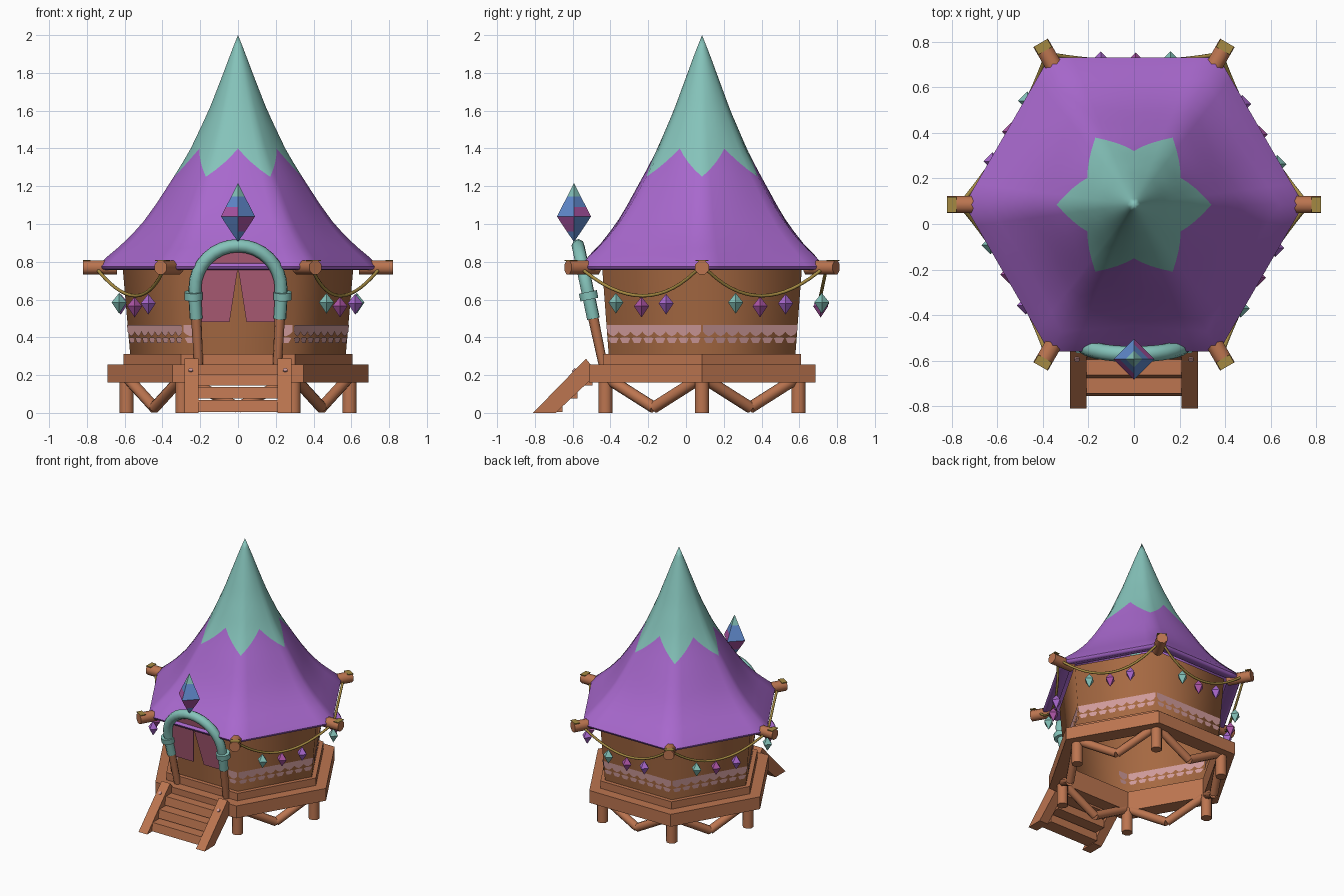
import bpy, bmesh, math
from mathutils import Vector

if "Cube" in bpy.data.objects:
    bpy.data.objects.remove(bpy.data.objects["Cube"])

CY = 0.085                      # y of the hut's hexagon centre
CORNERS = [math.radians(60 * k) for k in range(6)]


def mat(name, r, g, b):
    m = bpy.data.materials.new(name)
    lin = [((c / 255 + 0.055) / 1.055) ** 2.4 for c in (r, g, b)]
    m.diffuse_color = (*lin, 1)
    m.use_nodes = True
    m.node_tree.nodes["Principled BSDF"].inputs["Base Color"].default_value = m.diffuse_color
    return m


PURPLE = mat("purple cloth", 168, 104, 205)
TEAL = mat("teal", 133, 195, 186)
WOOD = mat("wood", 188, 117, 80)
WALL = mat("wall brown", 166, 105, 66)
PINK = mat("curtain pink", 184, 98, 126)
ROPE = mat("rope gold", 165, 138, 66)
BLUE = mat("crystal blue", 98, 140, 208)
MAGENTA = mat("magenta", 172, 85, 165)
LACE = mat("pale lace", 208, 155, 155)


def make(name, bm, *mats, smooth=None):
    bmesh.ops.recalc_face_normals(bm, faces=bm.faces)
    me = bpy.data.meshes.new(name)
    bm.to_mesh(me)
    bm.free()
    ob = bpy.data.objects.new(name, me)
    bpy.context.collection.objects.link(ob)
    for m in mats:
        me.materials.append(m)
    if smooth:
        bpy.context.view_layer.objects.active = ob
        ob.select_set(True)
        bpy.ops.object.shade_smooth_by_angle(angle=math.radians(smooth))
        ob.select_set(False)
    return ob


def loft(rings, wrap=False, caps=False, rule=None):
    """Skin a list of equal closed rings; rule(row, column) gives material index."""
    bm = bmesh.new()
    vs = [[bm.verts.new(p) for p in ring] for ring in rings]
    n = len(vs[0])
    for j in range(len(vs) if wrap else len(vs) - 1):
        a, b = vs[j], vs[(j + 1) % len(vs)]
        for i in range(n):
            f = bm.faces.new((a[i], a[(i + 1) % n], b[(i + 1) % n], b[i]))
            f.material_index = rule(j, i) if rule else 0
    if caps:
        bm.faces.new(vs[0])
        bm.faces.new(vs[-1])
    bmesh.ops.remove_doubles(bm, verts=bm.verts, dist=0.0005)
    return bm


def polar(r, a, z):
    return Vector((r * math.cos(a), CY + r * math.sin(a), z))


def hexring(r, z):
    return [polar(r, a, z) for a in CORNERS]


def log(name, p, q, r, m=WOOD, n=8, r2=None):
    p, q = Vector(p), Vector(q)
    rot = (q - p).to_track_quat('Z', 'Y')
    ring = lambda c, s: [c + rot @ Vector((s * math.cos((i + .5) * math.tau / n),
                                           s * math.sin((i + .5) * math.tau / n), 0)) for i in range(n)]
    return make(name, loft([ring(p, r), ring(q, r2 or r)], caps=True), m, smooth=50)


def prism(name, pts, m, offset):
    """Extrude a flat outline by an offset vector."""
    offset = Vector(offset)
    return make(name, loft([pts, [Vector(p) + offset for p in pts]], caps=True), m)


def tube(name, pts, r, m):
    cu = bpy.data.curves.new(name, 'CURVE')
    cu.dimensions, cu.bevel_depth, cu.bevel_resolution, cu.use_fill_caps = '3D', r, 2, True
    sp = cu.splines.new('POLY')
    sp.points.add(len(pts) - 1)
    for p, c in zip(sp.points, pts):
        p.co = (*c, 1)
    ob = bpy.data.objects.new(name, cu)
    bpy.context.collection.objects.link(ob)
    cu.materials.append(m)
    bpy.context.view_layer.objects.active = ob
    ob.select_set(True)
    bpy.ops.object.convert(target='MESH')
    bpy.ops.object.shade_smooth_by_angle(angle=math.radians(50))
    ob.select_set(False)


def crystal(name, c, r, heights, mats, rule=None):
    """Four-sided bipyramid; heights = (z, radius factor) pairs."""
    rings = [[(c[0] + r * f * math.cos(i * math.pi / 2), c[1] + r * f * math.sin(i * math.pi / 2), c[2] + z)
              for i in range(4)] for z, f in heights]
    return make(name, loft(rings, rule=rule), *mats)


# Roof: hexagonal eave blending into a round spire, teal star cap
PROFILE = [(0.775, 0.745), (0.80, 0.725), (0.9, 0.605), (1.0, 0.51), (1.1, 0.437), (1.2, 0.372),
           (1.3, 0.308), (1.4, 0.25), (1.6, 0.155), (1.8, 0.077), (1.9, 0.04), (2.0, 0.0)]
ANG = [math.radians(7.5 * i) for i in range(48)]


def hex_factor(a):
    return math.cos(math.pi / 6) / math.cos(a % (math.pi / 3) - math.pi / 6)


def roof_point(a, z):
    for (z0, r0), (z1, r1) in zip(PROFILE, PROFILE[1:]):
        if z <= z1 + 1e-6:
            r = r0 + (r1 - r0) * (z - z0) / (z1 - z0)
            break
    hexed = max(0, 1 - (z - 0.775) / 1.1)
    return polar(r * (1 - hexed + hexed * hex_factor(a)), a, z)


star = [1.40 - 0.15 * abs((math.degrees(a) % 60) - 30) / 30 for a in ANG]
rings = [[polar(r * hex_factor(a), a, z) for a in ANG] for r, z in ((0.64, 0.78), (0.715, 0.756), (0.737, 0.76))]
rings += [[roof_point(a, 0.775 + (s - 0.775) * j / 10) for a, s in zip(ANG, star)] for j in range(11)]
rings += [[roof_point(a, s + (2.0 - s) * j / 10) for a, s in zip(ANG, star)] for j in range(1, 11)]
make("roof", loft(rings, rule=lambda j, i: 1 if j >= 13 else 0), PURPLE, TEAL, smooth=62)

# Walls and platform
make("walls", loft([hexring(0.57, 0.30), hexring(0.612, 0.785)]), WALL, smooth=65)
make("platform_deck", loft([hexring(r, z) for r, z in
     ((0.56, 0.16), (0.692, 0.16), (0.692, 0.255), (0.56, 0.255))], wrap=True), WOOD)
make("platform_sill", loft([hexring(r, z) for r, z in
     ((0.56, 0.25), (0.606, 0.25), (0.606, 0.312), (0.56, 0.312))], wrap=True), WOOD)

# Lace trim on the outside and inside of the walls, left out behind the door
bm = bmesh.new()
N = 8
for k in range(6):
    for base in (0.576, 0.563):
        def on_wall(t, z):
            r = base + 0.042 * (z - 0.30) / 0.485
            return polar(r, CORNERS[k], z).lerp(polar(r, CORNERS[(k + 1) % 6], z), t)
        for i in ((0, N - 1) if k == 4 else range(N)):
            t0, w = 0.01 + 0.98 * i / N, 0.98 / N
            shapes = [((0, .465), (0, .43), (.2, .415), (.5, .405), (.8, .415), (1, .43), (1, .465)),
                      ((.06, .395), (.25, .37), (.75, .37), (.94, .395), (.7, .40), (.3, .40))]
            for s in shapes:
                bm.faces.new([bm.verts.new(on_wall(t0 + w * u, z)) for u, z in s])
make("lace_trim", bm, LACE)

# Legs, braces and eave beams at the hexagon's corners
for k, a in enumerate(CORNERS):
    log(f"leg_{k}", polar(0.59, a, 0), polar(0.59, a, 0.18), 0.04)
    b = CORNERS[(k + 1) % 6]
    foot = polar(0.59, a, 0.028).lerp(polar(0.59, b, 0.028), 0.5)
    for c, top in enumerate((polar(0.59, a, 0.19), polar(0.59, b, 0.19))):
        log(f"brace_{k}_{c}", foot, foot.lerp(top, 0.9), 0.031)
    log(f"eave_beam_{k}", polar(0.64, a, 0.77), polar(0.82, a, 0.77), 0.04)
    side = Vector((-math.sin(a), math.cos(a), 0)) * 0.034
    prism(f"beam_wrap_{k}", [polar(0.78, a, 0.803) - side, polar(0.82, a, 0.803) - side,
                             polar(0.82, a, 0.803) + side, polar(0.78, a, 0.803) + side], ROPE, (0, 0, 0.006))

# Garlands with three hanging gems, on all sides but the front
GEM = ((-0.055, 0), (0.005, 1), (0.055, 0))
for k in (0, 1, 2, 3, 5):
    p, q = polar(0.765, CORNERS[k], 0.785), polar(0.765, CORNERS[(k + 1) % 6], 0.785)
    mid = CORNERS[k] + math.pi / 6
    dip = Vector((-0.035 * math.cos(mid), -0.035 * math.sin(mid), -0.165))
    sag = lambda t: p.lerp(q, t) + dip * (1 - (2 * t - 1) ** 2)
    tube(f"garland_{k}", [sag(i / 16) for i in range(17)], 0.009, ROPE)
    for t, z, m in ((0.29, 0.58, TEAL), (0.49, 0.56, MAGENTA), (0.69, 0.575, PURPLE)):
        c = sag(t)
        crystal(f"gem_{k}_{m.name}", (c.x, c.y, z), 0.04, GEM, [m])


# Doorway: leaning posts, teal arch, collars and parted curtain
def door(x, z, dy=0):
    return Vector((x, -0.44 - 0.21 * (z - 0.26) + dy, z))


arch = [door(-0.222, 0.5), door(-0.228, 0.6)]
arch += [door(-0.228 * math.cos(i * math.pi / 16), 0.66 + 0.225 * math.sin(i * math.pi / 16)) for i in range(17)]
arch += [door(0.228, 0.6), door(0.222, 0.5)]
tube("door_arch", arch, 0.035, TEAL)
for s in (-1, 1):
    log(f"door_post_{s}", door(s * 0.208, 0.255), door(s * 0.222, 0.52), 0.024, r2=0.028)
    log(f"arch_collar_{s}", door(s * 0.235, 0.60), door(s * 0.235, 0.64), 0.05, TEAL, 12)
    outline = [(0.045, 0.48), (0.198, 0.48), (0.205, 0.66)]
    outline += [(0.205 * math.cos(i * math.pi / 12), 0.66 + 0.205 * math.sin(i * math.pi / 12)) for i in range(1, 7)]
    prism(f"curtain_{s}", [door(s * x, z, 0.005) for x, z in outline + [(0.0, 0.77)]], PINK, (0, 0.006, 0))

    # Stair side boards with a pale peg
    prism(f"stair_side_{s}", [(s * 0.208, y, z) for y, z in
          ((-0.81, 0), (-0.69, 0), (-0.50, 0.18), (-0.50, 0.25), (-0.53, 0.287))], WOOD, (s * 0.074, 0, 0))
    log(f"stair_peg_{s}", (s * 0.25, -0.59, 0.222), (s * 0.25, -0.597, 0.229), 0.012, LACE)

# Stair treads
for i in range(3):
    y, z = -0.755 + 0.08 * i, 0.005 + 0.07 * i
    prism(f"stair_tread_{i}", [(-0.21, y, z), (-0.21, y + 0.1, z), (-0.21, y + 0.1, z + 0.062),
                               (-0.21, y + 0.012, z + 0.062)], WOOD, (0.42, 0, 0))

# Crystal above the door
crystal("door_crystal", (0, -0.593, 0), 0.09,
        ((0.905, 0), (0.96, 0.42), (1.0, 0.72), (1.04, 1), (1.09, 0.72), (1.145, 0.4), (1.217, 0)),
        [BLUE, TEAL, MAGENTA],
        rule=lambda j, i: 1 if j == 5 else (2 if (j, i % 2) in ((3, 0), (1, 1), (2, 1)) else 0))
